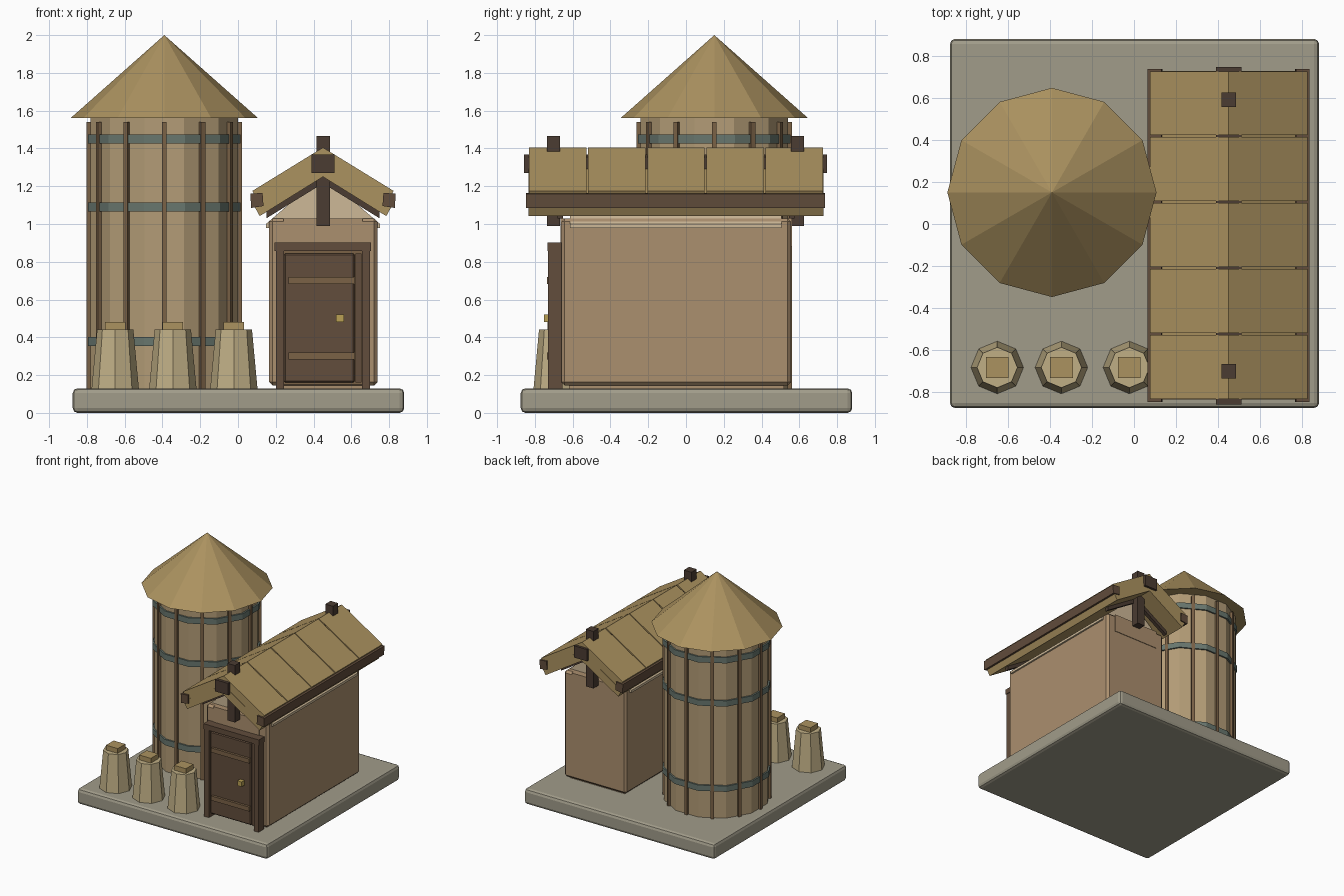
import bpy, bmesh, math
from mathutils import Vector

if "Cube" in bpy.data.objects:
    bpy.data.objects.remove(bpy.data.objects["Cube"])


def material(name, r, g, b):
    m = bpy.data.materials.new(name)
    m.diffuse_color = tuple((c / 255) ** 2.2 for c in (r, g, b)) + (1,)
    m.use_nodes = True
    m.node_tree.nodes["Principled BSDF"].inputs["Base Color"].default_value = m.diffuse_color
    return m


STONE = material("stone", 160, 155, 137)
TIMBER = material("pale_timber", 178, 155, 118)
BATTEN = material("batten_wood", 122, 98, 72)
IRON = material("iron", 104, 118, 110)
STRAW = material("straw", 170, 145, 96)
PLASTER = material("clay_wall", 170, 142, 110)
CREAM = material("cream", 204, 183, 150)
DARK = material("dark_wood", 76, 62, 53)
BROWN = material("door_wood", 98, 78, 62)
SACK = material("sackcloth", 190, 173, 132)
BRASS = material("brass", 185, 160, 85)


def finish(name, bm, mat, bevel=0, segments=1):
    bmesh.ops.recalc_face_normals(bm, faces=bm.faces)
    mesh = bpy.data.meshes.new(name)
    bm.to_mesh(mesh)
    bm.free()
    ob = bpy.data.objects.new(name, mesh)
    bpy.context.collection.objects.link(ob)
    mesh.materials.append(mat)
    if bevel:
        mod = ob.modifiers.new("bevel", 'BEVEL')
        mod.width, mod.segments = bevel, segments
    return ob


def box(name, x, y, z, mat, bevel=0, segments=1):
    """Box from (min, max) ranges."""
    bm = bmesh.new()
    bmesh.ops.create_cube(bm, size=1)
    for v in bm.verts:
        v.co = Vector([(r[0] + r[1]) / 2 + c * (r[1] - r[0])
                       for c, r in zip(v.co, (x, y, z))])
    return finish(name, bm, mat, bevel, segments)


def frustum(name, cx, cy, z, r1, r2, sides, mat, turn=0):
    bm = bmesh.new()
    bmesh.ops.create_cone(bm, cap_ends=True, segments=sides, radius1=r1,
                          radius2=r2, depth=z[1] - z[0])
    ob = finish(name, bm, mat)
    ob.location = (cx, cy, (z[0] + z[1]) / 2)
    ob.rotation_euler.z = math.radians(turn)
    return ob


def prism(name, profile, y, mat, bevel=0):
    """Extrude an (x, z) profile along y."""
    bm = bmesh.new()
    f = bm.faces.new([bm.verts.new((px, y[0], pz)) for px, pz in profile])
    new = bmesh.ops.extrude_face_region(bm, geom=[f])["geom"]
    verts = [g for g in new if isinstance(g, bmesh.types.BMVert)]
    bmesh.ops.translate(bm, verts=verts, vec=(0, y[1] - y[0], 0))
    return finish(name, bm, mat, bevel)


# Base slab
box("base_slab", (-.875, .88), (-.875, .88), (0, .13), STONE, .025, 2)

# Silo: body, hoops, battens, conical roof
SX, SY = -.39, .15
frustum("silo_body", SX, SY, (.13, 1.57), .405, .405, 12, TIMBER, 15)
for z in (.355, 1.065, 1.425):
    frustum("silo_hoop", SX, SY, (z, z + .048), .418, .418, 12, IRON, 15)
for i in range(12):
    a = math.radians(30 * i)
    b = box("silo_batten", (-.018, .018), (-.0125, .0125), (.13, 1.54), BATTEN)
    b.location = (SX + .394 * math.cos(a), SY + .394 * math.sin(a), 0)
    b.rotation_euler.z = a
frustum("silo_roof", SX, SY, (1.56, 2.0), .497, 0, 12, STRAW)

# Shed walls and attic
RX = .45
box("shed_walls", (.165, .738), (-.66, .556), (.145, 1.03), PLASTER, .018)
box("shed_footing", (.2, .7), (-.62, .52), (.125, .15), PLASTER)
box("gable_panel", (.24, .66), (-.665, .561), (.88, 1.03), PLASTER)
prism("attic", [(RX - .302, .98), (RX + .302, .98), (RX + .302, 1.0),
                (RX, 1.26), (RX - .302, 1.0)], (-.615, .505), CREAM)

# Roof: under-panels, boards, eave beams and gable trim on both slopes
for s in (-1, 1):
    def side(pts):
        return [(RX + s * dx, z) for dx, z in pts]
    prism("roof_panel", side([(0, 1.33), (.367, 1.1), (.335, 1.042), (0, 1.25)]),
          (-.835, .728), STRAW)
    for i in range(5):
        y = -.832 + .3135 * i
        prism("roof_board", side([(0, 1.405), (.374, 1.175), (.342, 1.115), (0, 1.325)]),
              (y, y + .304), STRAW)
    prism("eave_beam", side([(.315, 1.095), (.32, 1.165), (.385, 1.16), (.38, 1.085)]),
          (-.847, .737), BROWN)
    for y in (-.68, .545):
        prism("gable_trim", side([(0, 1.26), (.3, 1.075), (.3, 1.03), (0, 1.215)]),
              (y, y + .03), DARK)
box("ridge_beam", (.39, .51), (-.857, .747), (1.27, 1.368), DARK)
for y in (-.735, .556):
    box("king_post", (.416, .486), (y, y + .069), (.99, 1.465), DARK)

# Door with frame, straps and knob
for x in (.2, .657):
    box("door_post", (x, x + .043), (-.73, -.655), (.13, .87), BROWN)
box("door_lintel", (.193, .705), (-.733, -.655), (.858, .902), BROWN)
box("door_surround", (.243, .657), (-.69, -.655), (.15, .858), BATTEN)
box("door_leaf", (.243, .618), (-.715, -.655), (.16, .845), BROWN, .008)
box("door_edge", (.622, .655), (-.705, -.655), (.16, .845), BROWN)
for z in (.283, .683):
    box("door_strap", (.268, .617), (-.735, -.71), (z, z + .037), BATTEN)
box("door_knob", (.52, .56), (-.752, -.71), (.48, .52), BRASS)

# Sacks along the front
for x in (-.65, -.345, -.022):
    frustum("sack", x, -.682, (.13, .442), .125, .096, 8, SACK)
    box("sack_tie", (x - .054, x + .054), (-.732, -.632), (.44, .482), STRAW)
